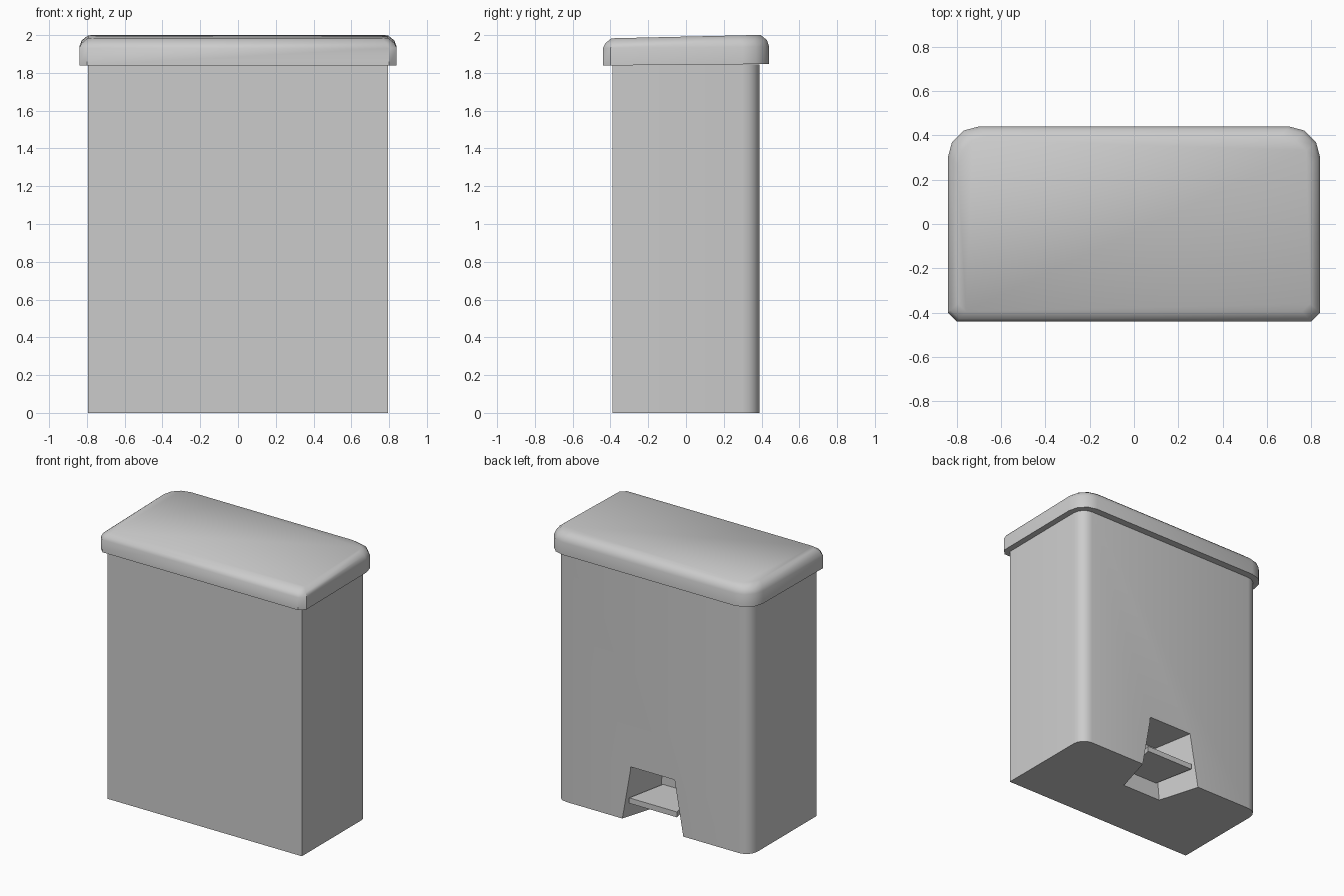
import bpy, bmesh, math

if "Cube" in bpy.data.objects:
    bpy.data.objects.remove(bpy.data.objects["Cube"])


def outline(hx, hy, r_back, r_front, segs):
    """Counter-clockwise plan outline: round back corners, small or sharp front ones."""
    half = []
    if r_front:
        half += [(hx - r_front, -hy), (hx, -hy + r_front)]
    else:
        half += [(hx, -hy)]
    for i in range(segs + 1):
        a = math.pi / 2 * i / segs
        half.append((hx - r_back + r_back * math.cos(a), hy - r_back + r_back * math.sin(a)))
    return half + [(-x, y) for x, y in reversed(half)]


def loft(name, rings):
    """Closed solid through matching rings of 3D points, bottom to top."""
    bm = bmesh.new()
    rows = [[bm.verts.new(p) for p in ring] for ring in rings]
    n = len(rows[0])
    for lo, hi in zip(rows, rows[1:]):
        for i in range(n):
            j = (i + 1) % n
            bm.faces.new((lo[i], lo[j], hi[j], hi[i]))
    bm.faces.new(rows[0][::-1])
    bm.faces.new(rows[-1])
    bmesh.ops.recalc_face_normals(bm, faces=bm.faces)
    me = bpy.data.meshes.new(name)
    bm.to_mesh(me)
    bm.free()
    ob = bpy.data.objects.new(name, me)
    bpy.context.collection.objects.link(ob)
    return ob


def trapezoid(z, back_w, y_back, front_w, y_front):
    return [(-front_w, y_front, z), (front_w, y_front, z), (back_w, y_back, z), (-back_w, y_back, z)]


def smooth(ob):
    bpy.ops.object.select_all(action='DESELECT')
    ob.select_set(True)
    bpy.context.view_layer.objects.active = ob
    bpy.ops.object.shade_smooth_by_angle(angle=math.radians(40))


# Body: tall box with rounded back corners
plan = outline(0.795, 0.39, 0.09, 0, 4)
body = loft("bin_body", [[(x, y, z) for x, y in plan] for z in (0, 1.845)])

# Pedal recess: tapered notch in the lower back wall
cutter = loft("pedal_recess_cutter", [trapezoid(-0.05, 0.265, 0.42, 0.165, 0.08),
                                      trapezoid(0.40, 0.185, 0.42, 0.125, 0.08)])
cutter.hide_render = True
cutter.hide_set(True)
cut = body.modifiers.new("recess", 'BOOLEAN')
cut.operation = 'DIFFERENCE'
cut.solver = 'EXACT'
cut.object = cutter
smooth(body)

# Pedal: thin plate inside the recess
loft("pedal", [trapezoid(z, 0.195, 0.385, 0.13, 0.07) for z in (0.125, 0.165)])

# Lid: overhanging cap with a softened top edge, sloping slightly to the front
rim = outline(0.84, 0.44, 0.14, 0.04, 3)
rings = []
for inset, z in ((0, 1.843), (0, 1.935), (0.012, 1.965), (0.045, 1.992)):
    sx, sy = (0.84 - inset) / 0.84, (0.44 - inset) / 0.44
    slope = 0.018 if z > 1.95 else 0.008
    rings.append([(x * sx, y * sy, z + slope * y / 0.88) for x, y in rim])
lid = loft("lid", rings)
smooth(lid)
